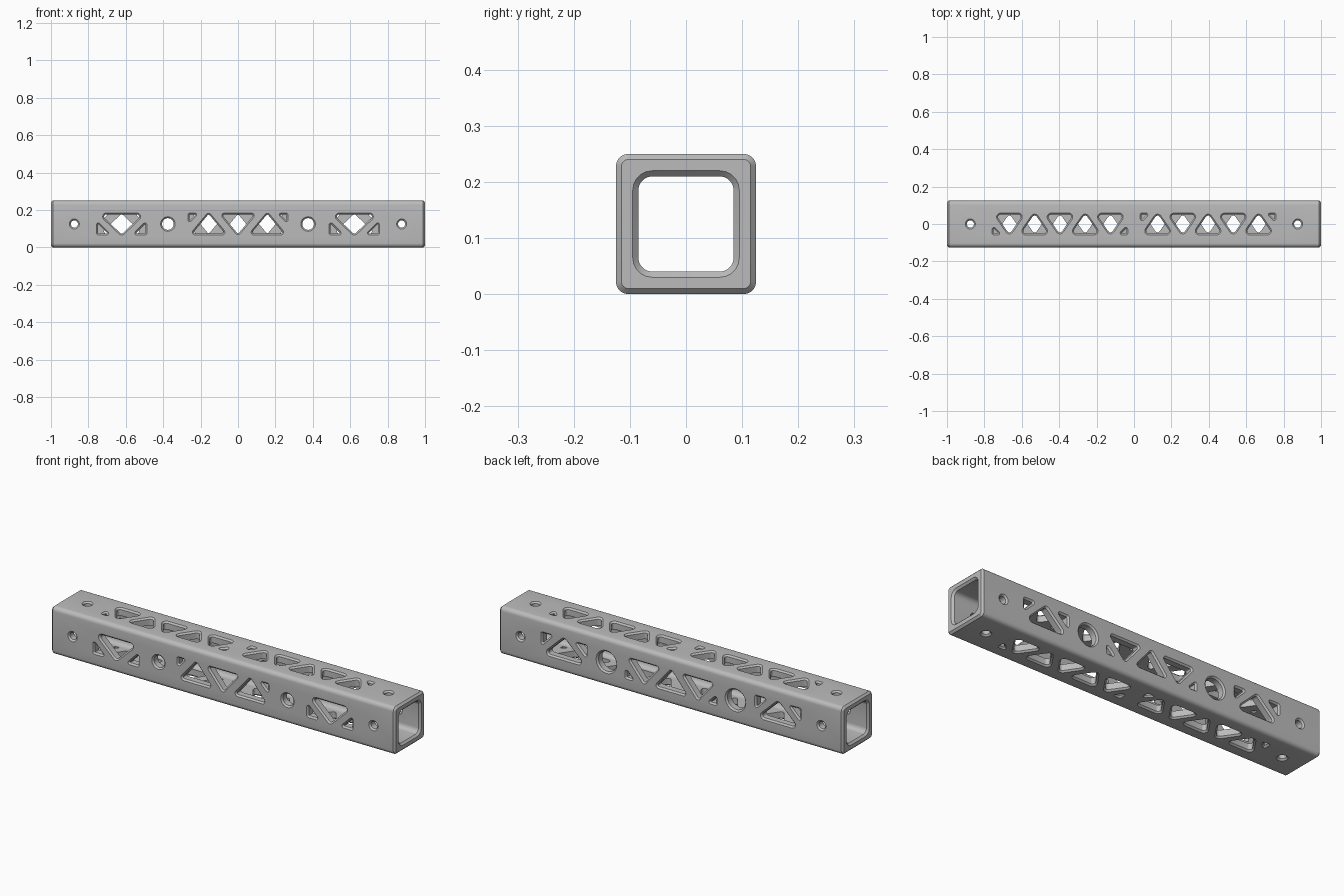
import bpy, bmesh, math
from mathutils import Matrix, Vector

if "Cube" in bpy.data.objects:
    bpy.data.objects.remove(bpy.data.objects["Cube"])

HALF, CENTRE, EDGE = 0.125, 0.125, 0.008
REACH = 0.059    # half height of the truss openings


def rounded(core, r, steps=5):
    """Outline at distance r around a convex counter-clockwise core (a point gives a circle)."""
    n, pts = len(core), []
    if n == 1:
        return [core[0] + Vector((r * math.cos(a), r * math.sin(a)))
                for a in (math.tau * i / 40 for i in range(40))]
    for i, p in enumerate(core):
        before, after = p - core[i - 1], core[(i + 1) % n] - p
        a = math.atan2(-before.x, before.y)
        b = math.atan2(-after.x, after.y)
        while b < a:
            b += math.tau
        for s in range(steps + 1):
            t = a + (b - a) * s / steps
            pts.append(p + Vector((r * math.cos(t), r * math.sin(t))))
    return pts


def loft(bm, rings, closed=False):
    """Skin a list of equal rings; cap the ends unless closed on itself."""
    loops = [[bm.verts.new(p) for p in ring] for ring in rings]
    pairs = list(zip(loops, loops[1:]))
    if closed:
        pairs.append((loops[-1], loops[0]))
    else:
        bm.faces.new(loops[0])
        bm.faces.new(loops[-1])
    for a, b in pairs:
        for i in range(len(a)):
            j = (i + 1) % len(a)
            bm.faces.new((a[i], a[j], b[j], b[i]))


def finish(bm, name):
    bmesh.ops.recalc_face_normals(bm, faces=bm.faces)
    mesh = bpy.data.meshes.new(name)
    bm.to_mesh(mesh)
    bm.free()
    obj = bpy.data.objects.new(name, mesh)
    bpy.context.collection.objects.link(obj)
    return obj


def section(x, half, r):
    """Rounded square ring across the tube."""
    k = half - r
    core = [Vector(c) for c in ((-k, -k), (k, -k), (k, k), (-k, k))]
    return [Vector((x, p.x, p.y + CENTRE)) for p in rounded(core, r)]


def opening(bm, turn, core, r):
    """Cutter through one wall, flared at the outer surface."""
    levels = ((0.075, -EDGE), (HALF - EDGE, -EDGE), (HALF + 0.01, 0.01))
    place = Matrix.Translation((0, 0, CENTRE)) @ Matrix.Rotation(math.radians(turn), 4, 'X')
    loft(bm, [[place @ Vector((p.x, p.y, w)) for p in rounded(core, r + d)] for w, d in levels])


def hole(bm, turn, x, r):
    opening(bm, turn, [Vector((x, 0))], r)


def triangle(bm, turn, pts, r):
    """Triangular opening whose corners are rounded by r."""
    a, b, c = (Vector(p) for p in pts)
    area = (b - a).cross(c - a)
    if area < 0:
        b, c, area = c, b, -area
    la, lb, lc = (b - c).length, (c - a).length, (a - b).length
    total = la + lb + lc
    centre = (a * la + b * lb + c * lc) / total
    shrink = 1 - r * total / area
    opening(bm, turn, [centre + (p - centre) * shrink for p in (a, b, c)], r)


def truss(bm, turn, x, count, pitch, mid, slope, r, first, ends, leg):
    """Alternating triangles with a small right triangle at each end.
    first is +1 when the outermost triangles have their base at the top."""
    base = mid + REACH / slope
    for i in range(count):
        cx = x + (i - (count - 1) / 2) * pitch
        s = first * (-1) ** i
        triangle(bm, turn, [(cx - base, s * REACH), (cx + base, s * REACH),
                            (cx, -s * mid * slope)], r)
    for side in (-1, 1):
        ex, ey = x + side * ends, -first * REACH
        triangle(bm, turn, [(ex, ey), (ex - side * leg, ey), (ex, ey + first * leg)], 0.0105)


# Hollow square tube with chamfered ends
bm = bmesh.new()
outer = [(-1, .115, .012), (-.99, .125, .022), (.99, .125, .022), (1, .115, .012)]
inner = [(1, .095, .035), (.99, .085, .025), (-.99, .085, .025), (-1, .095, .035)]
loft(bm, [section(*s) for s in outer + inner], closed=True)
tube = finish(bm, "truss_tube")

# Openings on the four walls
bm = bmesh.new()
for turn in (0, 90, 180, 270):
    for side in (-1, 1):
        hole(bm, turn, side * 0.875, 0.027)
for turn in (0, 180):
    for side in (-1, 1):
        truss(bm, turn, side * 0.396, 5, 0.135, 0.048, 1.45, 0.022, -side, 0.363, 0.056)
for turn, radius in ((90, 0.039), (270, 0.06)):
    for side in (-1, 1):
        hole(bm, turn, side * 0.375, radius)
        truss(bm, turn, side * 0.622, 1, 0, 0.07, 0.95, 0.02, 1, 0.135, 0.08)
    truss(bm, turn, 0, 3, 0.157, 0.055, 1.2, 0.015, -1, 0.268, 0.062)
cutter = finish(bm, "wall_cutter")
cutter.hide_render = True

# Cut the walls
cut = tube.modifiers.new("wall_openings", 'BOOLEAN')
cut.operation, cut.solver, cut.object = 'DIFFERENCE', 'EXACT', cutter
bpy.ops.object.select_all(action='DESELECT')
bpy.context.view_layer.objects.active = tube
tube.select_set(True)
bpy.ops.object.modifier_apply(modifier=cut.name)
bpy.data.objects.remove(cutter)

# Grey metal
metal = bpy.data.materials.new("grey_metal")
metal.use_nodes = True
colour = (0.5, 0.5, 0.5, 1)
metal.diffuse_color = colour
metal.node_tree.nodes["Principled BSDF"].inputs["Base Color"].default_value = colour
tube.data.materials.clear()
tube.data.materials.append(metal)
bpy.ops.object.shade_smooth_by_angle(angle=math.radians(30))
